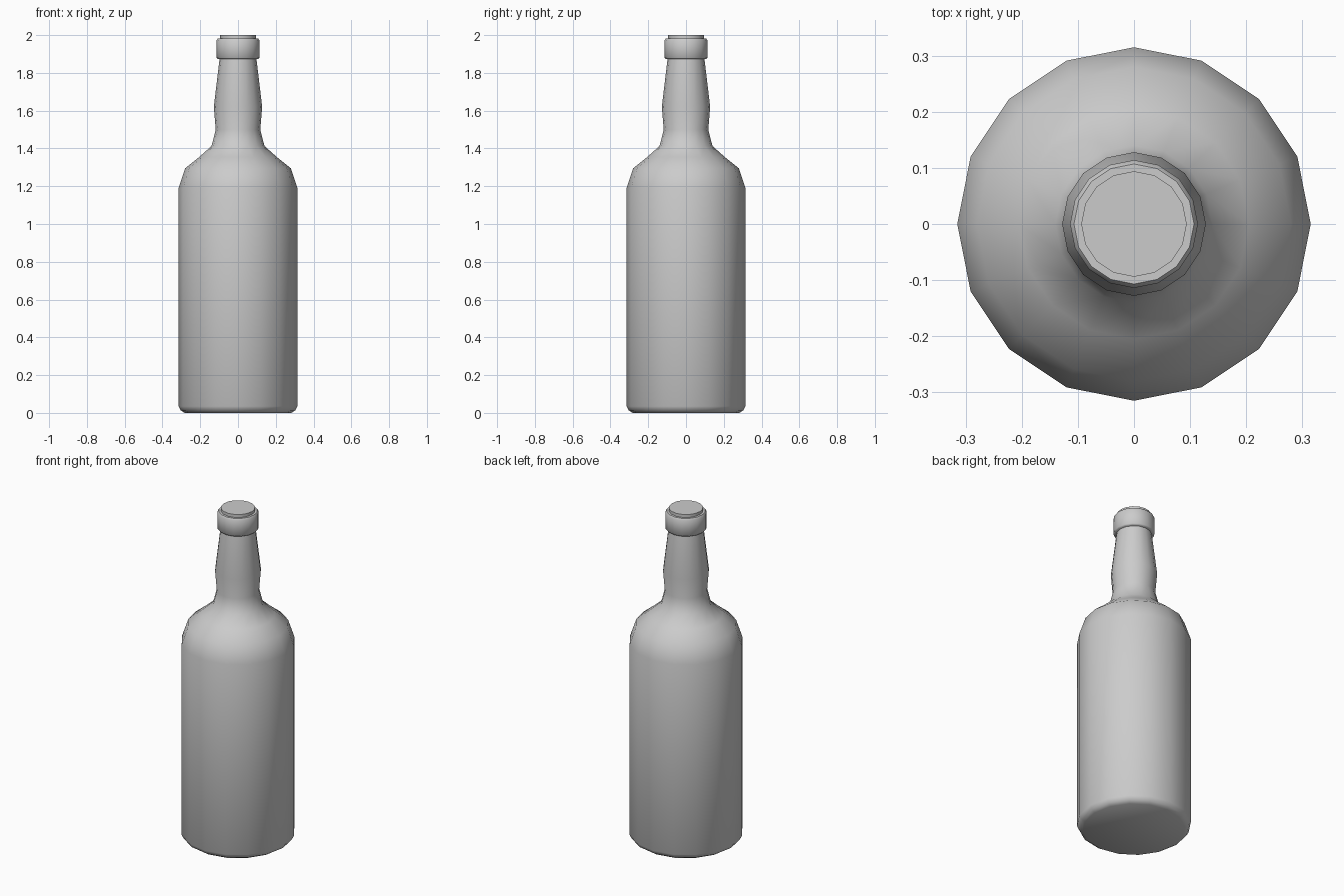
import bpy, bmesh, math

if "Cube" in bpy.data.objects:
    bpy.data.objects.remove(bpy.data.objects["Cube"])

SIDES = 16


def lathe(name, profile, angle=50):
    """Closed solid of revolution from (radius, z) points, bottom to top."""
    bm = bmesh.new()
    rings = []
    for r, z in profile:
        rings.append([bm.verts.new((r * math.cos(2 * math.pi * i / SIDES),
                                    r * math.sin(2 * math.pi * i / SIDES), z))
                      for i in range(SIDES)])
    for a, b in zip(rings, rings[1:]):
        for i in range(SIDES):
            j = (i + 1) % SIDES
            bm.faces.new((a[i], a[j], b[j], b[i]))
    bm.faces.new(rings[0][::-1])
    bm.faces.new(rings[-1])
    mesh = bpy.data.meshes.new(name)
    bm.to_mesh(mesh)
    bm.free()
    obj = bpy.data.objects.new(name, mesh)
    bpy.context.collection.objects.link(obj)
    bpy.ops.object.select_all(action='DESELECT')
    obj.select_set(True)
    bpy.context.view_layer.objects.active = obj
    bpy.ops.object.shade_smooth_by_angle(angle=math.radians(angle))
    return obj


# Body, shoulder and neck
lathe("bottle_body", [
    (0.283, 0.0), (0.303, 0.013), (0.315, 0.035), (0.315, 1.19),
    (0.28, 1.295), (0.205, 1.355), (0.14, 1.413), (0.118, 1.50),
    (0.128, 1.62), (0.097, 1.88)])

# Raised lip around the mouth
lathe("lip_ring", [
    (0.107, 1.873), (0.114, 1.88), (0.114, 1.972), (0.107, 1.982)])

# Stopper in the mouth
lathe("stopper", [(0.094, 1.95), (0.094, 2.0)])
